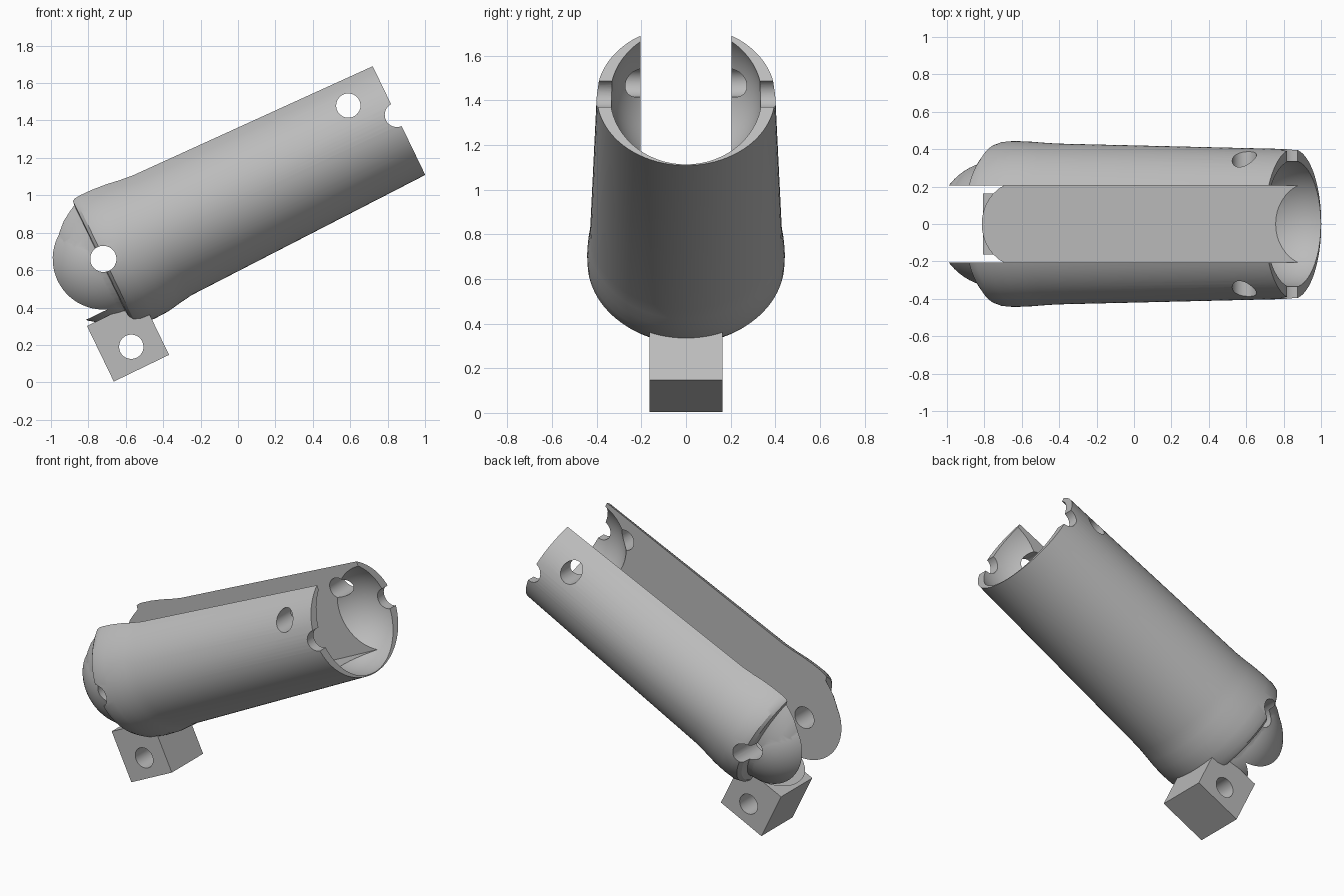
import bpy, bmesh, math
from mathutils import Matrix

if "Cube" in bpy.data.objects:
    bpy.data.objects.remove(bpy.data.objects["Cube"], do_unlink=True)

grey = bpy.data.materials.new("plain_grey")
grey.use_nodes = True
COLOUR = (0.5, 0.5, 0.5, 1)
grey.diffuse_color = COLOUR
grey.node_tree.nodes["Principled BSDF"].inputs["Base Color"].default_value = COLOUR

# Local frame: x along the tube from the ball joint, z across it
TILT = math.radians(25.8)
FRAME = Matrix.Translation((-0.72, 0, 0.66)) @ Matrix.Rotation(-TILT, 4, 'Y')
LENGTH, BALL_R, SLOT_HALF, FLOOR = 1.745, 0.34, 0.205, -0.253


def make_object(name, bm):
    bmesh.ops.recalc_face_normals(bm, faces=bm.faces[:])
    mesh = bpy.data.meshes.new(name)
    bm.to_mesh(mesh)
    bm.free()
    mesh.materials.append(grey)
    obj = bpy.data.objects.new(name, mesh)
    bpy.context.scene.collection.objects.link(obj)
    return obj


def box(name, x0, x1, half_y, z0, z1):
    bm = bmesh.new()
    place = Matrix.Translation(((x0 + x1) / 2, 0, (z0 + z1) / 2))
    size = Matrix.Diagonal((x1 - x0, 2 * half_y, z1 - z0, 1))
    bmesh.ops.create_cube(bm, size=1, matrix=place @ size)
    return make_object(name, bm)


def sphere(name, x):
    bm = bmesh.new()
    turn = Matrix.Translation((x, 0, 0)) @ Matrix.Rotation(math.pi / 2, 4, 'X')
    bmesh.ops.create_uvsphere(bm, u_segments=64, v_segments=32, radius=BALL_R, matrix=turn)
    return make_object(name, bm)


def pin(name, x, z, radius):
    bm = bmesh.new()
    turn = Matrix.Translation((x, 0, z)) @ Matrix.Rotation(math.pi / 2, 4, 'X')
    bmesh.ops.create_cone(bm, cap_ends=True, segments=40, radius1=radius,
                          radius2=radius, depth=2, matrix=turn)
    return make_object(name, bm)


def loft(name, sections, count=96):
    """Skin half-ellipse pairs: position, half width, height above, depth below."""
    bm = bmesh.new()
    rings = []
    for x, half, up, down in sections:
        ring = []
        for i in range(count):
            a = math.tau * i / count
            s = math.sin(a)
            ring.append(bm.verts.new((x, half * math.cos(a), s * (up if s > 0 else down))))
        rings.append(ring)
    for r, q in zip(rings, rings[1:]):
        for i in range(count):
            j = (i + 1) % count
            bm.faces.new((r[i], r[j], q[j], q[i]))
    bm.faces.new(rings[0])
    bm.faces.new(rings[-1])
    return make_object(name, bm)


def combine(obj, steps):
    for operation, tool in steps:
        mod = obj.modifiers.new(tool.name, 'BOOLEAN')
        mod.operation, mod.object, mod.solver = operation, tool, 'EXACT'
    bpy.context.view_layer.update()
    graph = bpy.context.evaluated_depsgraph_get()
    mesh = bpy.data.meshes.new_from_object(obj.evaluated_get(graph))
    obj.modifiers.clear()
    obj.data = mesh
    for _, tool in steps:
        bpy.data.objects.remove(tool, do_unlink=True)


def finish(obj):
    obj.data.transform(FRAME)
    bpy.ops.object.select_all(action='DESELECT')
    obj.select_set(True)
    bpy.context.view_layer.objects.active = obj
    bpy.ops.object.shade_smooth_by_angle(angle=math.radians(28))


# Tapered oval shell with a ball end, socket, lengthwise slot and pin holes
shell = loft("slotted_tube", [
    (-0.20, 0.26, 0.26, 0.26),
    (-0.15, 0.30, 0.315, 0.30),
    (-0.10, 0.32, 0.36, 0.32),
    (-0.05, 0.335, 0.388, 0.33),
    (-0.015, 0.35, 0.402, 0.34),
    (-0.012, 0.405, 0.405, 0.365),
    (0.005, 0.43, 0.407, 0.388),
    (0.04, 0.442, 0.407, 0.402),
    (0.11, 0.443, 0.405, 0.407),
    (0.19, 0.440, 0.398, 0.404),
    (0.26, 0.435, 0.387, 0.392),
    (0.34, 0.430, 0.379, 0.380),
    (LENGTH, 0.40, 0.35, 0.345),
])
combine(shell, [
    ('UNION', sphere("joint_ball", 0)),
    ('DIFFERENCE', sphere("socket_cutter", LENGTH)),
    ('DIFFERENCE', box("slot_cutter", -1, 3, SLOT_HALF, FLOOR, 1)),
    ('DIFFERENCE', pin("ball_hole_cutter", 0, 0, 0.07)),
    ('DIFFERENCE', pin("side_hole_cutter", 1.536, 0.168, 0.065)),
    ('DIFFERENCE', pin("rim_notch_cutter", LENGTH + 0.003, 0.01, 0.065)),
])
finish(shell)

# Drilled lug below the ball end
lug = box("mounting_lug", -0.235, 0.093, 0.163, -0.615, -0.285)
combine(lug, [('DIFFERENCE', pin("lug_hole_cutter", -0.07, -0.488, 0.065))])
finish(lug)
